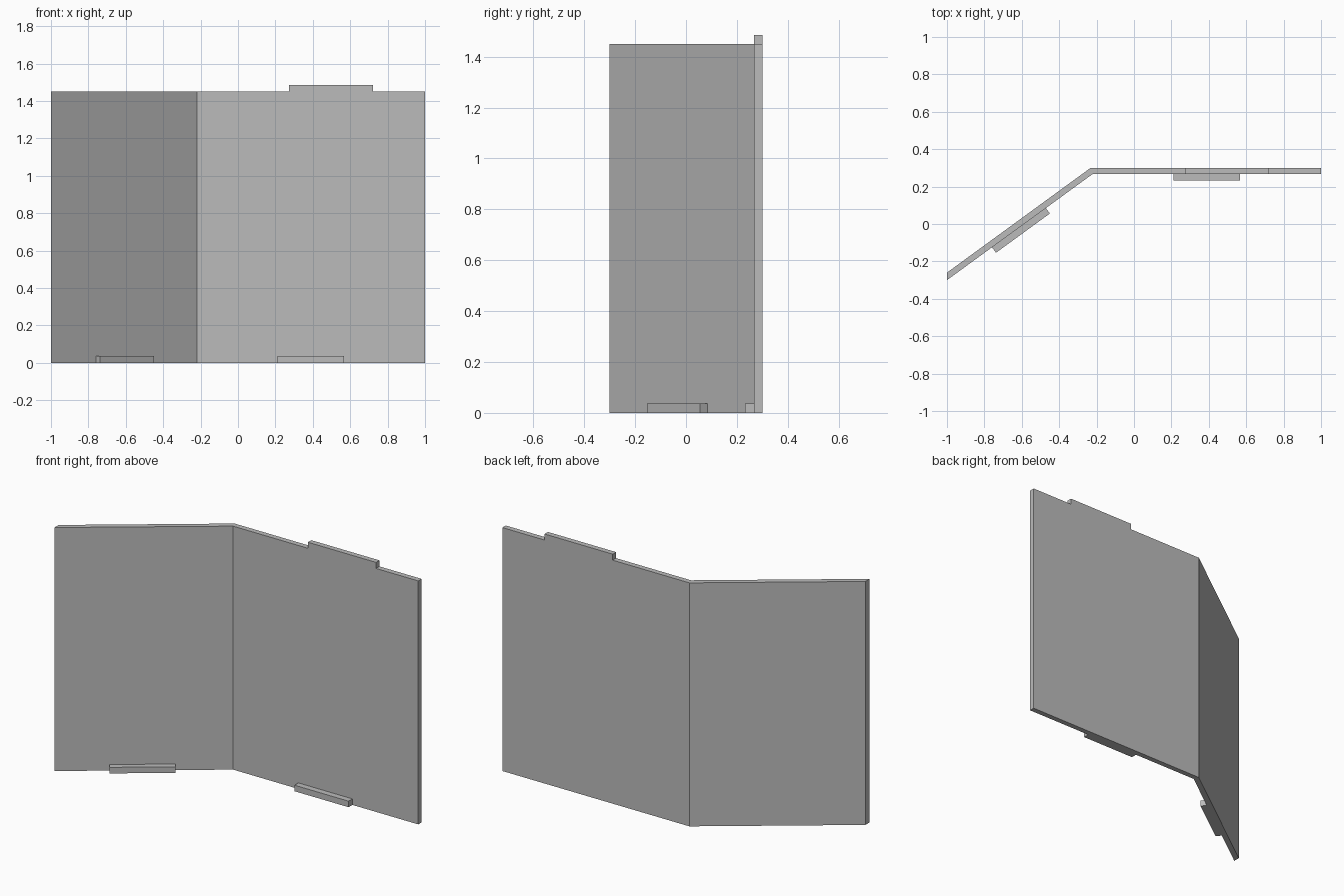
import bpy
import bmesh
from mathutils import Vector

old = bpy.data.objects.get("Cube")
if old:
    bpy.data.objects.remove(old, do_unlink=True)

# Single flat colour
grey = bpy.data.materials.new("plain_grey")
grey.use_nodes = True
colour = (0.5, 0.5, 0.5, 1)
grey.diffuse_color = colour
grey.node_tree.nodes["Principled BSDF"].inputs["Base Color"].default_value = colour


def prism(name, outline, bottom, top):
    """Extrude a counter-clockwise plan outline from bottom to top."""
    bm = bmesh.new()
    base = bm.faces.new([bm.verts.new((p[0], p[1], bottom)) for p in outline])
    side = bmesh.ops.extrude_face_region(bm, geom=[base], use_keep_orig=True)
    moved = [v for v in side["geom"] if isinstance(v, bmesh.types.BMVert)]
    bmesh.ops.translate(bm, verts=moved, vec=(0, 0, top - bottom))
    bmesh.ops.recalc_face_normals(bm, faces=bm.faces)
    mesh = bpy.data.meshes.new(name)
    bm.to_mesh(mesh)
    bm.free()
    mesh.materials.append(grey)
    obj = bpy.data.objects.new(name, mesh)
    bpy.context.collection.objects.link(obj)
    return obj


def strip(start, direction, length, depth):
    """Plan rectangle running along a wall face and projecting forward."""
    along = direction.normalized()
    out = Vector((along.y, -along.x)) * depth
    end = start + along * length
    return [start, start + out, end + out, end]


HEIGHT, LIP, BACK, FRONT = 1.45, 0.036, 0.30, 0.268
corner = Vector((-0.22, FRONT))
left_end = Vector((-1, -0.30))
slant = corner - left_end

# Folded wall: angled panel meeting the straight panel at a mitred crease
prism("folded_wall", [left_end, corner, (1, FRONT), (1, BACK),
                      (-0.232, BACK), (-1, -0.26)], 0, HEIGHT)

# Tab rising from the top edge of the straight panel
prism("top_tab", strip(Vector((0.273, BACK)), Vector((1, 0)), 0.449, BACK - FRONT),
      HEIGHT, HEIGHT + LIP)

# Low feet projecting forward from the base of each panel
for name, start, direction in (
        ("straight_panel_foot", Vector((0.21, FRONT)), Vector((1, 0))),
        ("angled_panel_foot", left_end + slant * 0.309, slant)):
    prism(name, strip(start, direction, 0.356, LIP), 0, LIP)
